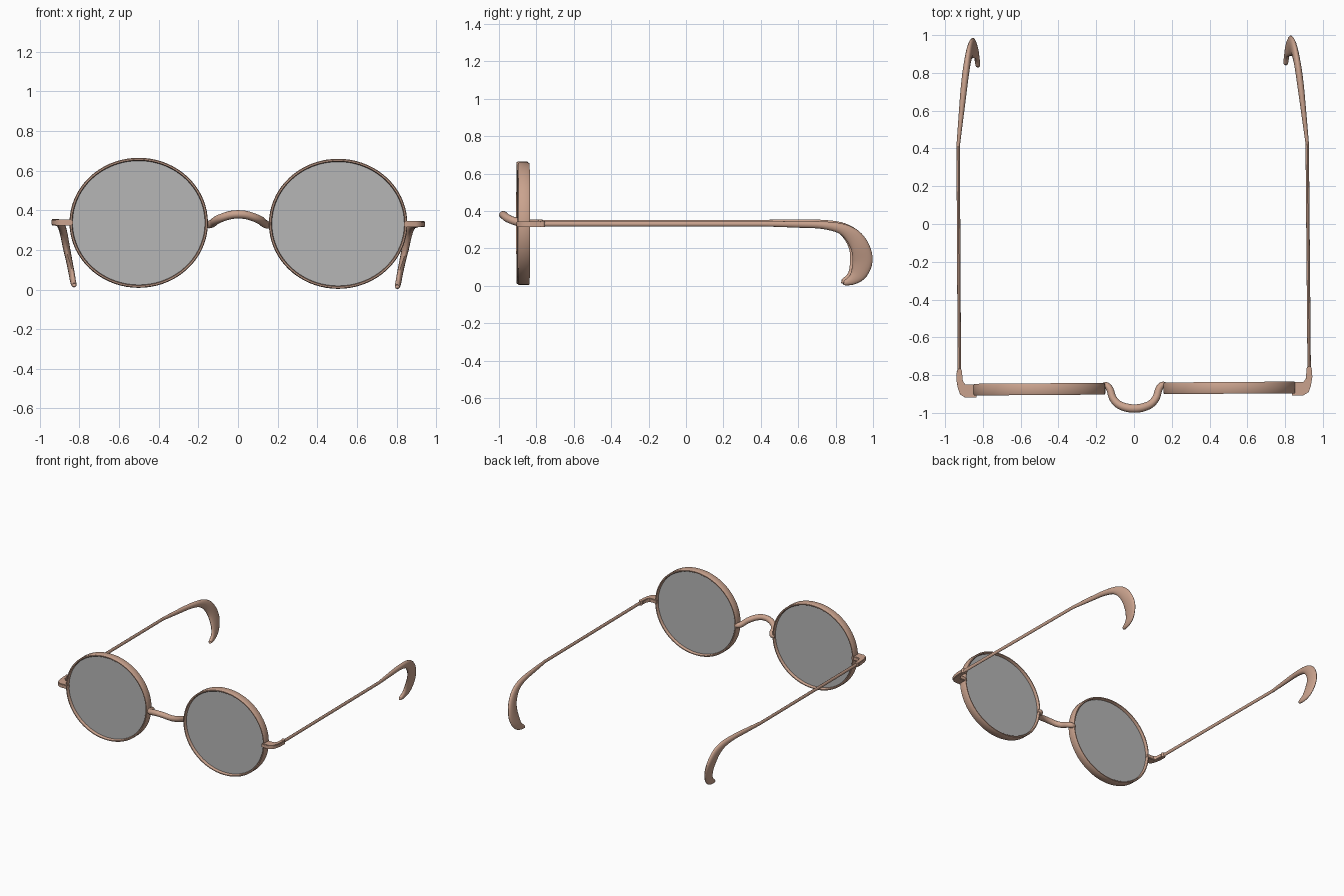
import bpy, bmesh, math
from mathutils import Vector, Matrix

cube = bpy.data.objects.get("Cube")
if cube:
    bpy.data.objects.remove(cube)


def material(name, rgb):
    m = bpy.data.materials.new(name)
    m.use_nodes = True
    m.diffuse_color = (*rgb, 1)
    m.node_tree.nodes["Principled BSDF"].inputs["Base Color"].default_value = (*rgb, 1)
    return m


COPPER = material("copper metal", (0.59, 0.365, 0.27))
TINT = material("grey lens", (0.47, 0.47, 0.47))

# The frame rests very slightly askew
PIVOT = Matrix.Translation((0, 0, 0.335))
TILT = (Matrix.Translation((-0.004, 0, 0)) @ PIVOT @ Matrix.Rotation(0.007, 4, 'Z')
        @ Matrix.Rotation(0.005, 4, 'Y') @ PIVOT.inverted())


def finish(bm, name, mat, angle=40):
    bmesh.ops.recalc_face_normals(bm, faces=bm.faces)
    bm.transform(TILT)
    me = bpy.data.meshes.new(name)
    bm.to_mesh(me)
    bm.free()
    me.materials.append(mat)
    ob = bpy.data.objects.new(name, me)
    bpy.context.collection.objects.link(ob)
    bpy.ops.object.select_all(action='DESELECT')
    ob.select_set(True)
    bpy.context.view_layer.objects.active = ob
    bpy.ops.object.shade_smooth_by_angle(angle=math.radians(angle))


def bridge_rings(bm, rings, closed=False):
    count = len(rings) if closed else len(rings) - 1
    for i in range(count):
        a, b = rings[i], rings[(i + 1) % len(rings)]
        n = len(a)
        for j in range(n):
            k = (j + 1) % n
            bm.faces.new((a[j], a[k], b[k], b[j]))


def smooth_rows(rows, steps=4):
    """Catmull-Rom interpolation of rows of numbers."""
    rows = [Vector(r) for r in rows]
    pts = [rows[0]] + rows + [rows[-1]]
    out = []
    for i in range(1, len(pts) - 2):
        a, b, c, d = pts[i - 1:i + 3]
        for s in range(steps):
            t = s / steps
            out.append(b + 0.5 * t * ((c - a) + t * ((2 * a - 5 * b + 4 * c - d)
                       + t * (3 * (b - c) + d - a))))
    return out + [rows[-1]]


def sweep(name, rows, side_axis, sides=12):
    """Sweep ellipses along rows of x, y, z, half width along side_axis, half height."""
    bm = bmesh.new()
    centres = [Vector(r[:3]) for r in rows]
    rings = []
    for i, c in enumerate(centres):
        tangent = (centres[min(i + 1, len(rows) - 1)] - centres[max(i - 1, 0)]).normalized()
        side = Vector(side_axis)
        side = (side - tangent * side.dot(tangent)).normalized()
        up = tangent.cross(side)
        ring = []
        for j in range(sides):
            a = math.tau * j / sides
            ring.append(bm.verts.new(c + side * rows[i][3] * math.cos(a)
                                     + up * rows[i][4] * math.sin(a)))
        rings.append(ring)
    bridge_rings(bm, rings)
    bm.faces.new(rings[0])
    bm.faces.new(rings[-1])
    finish(bm, name, COPPER, 60)


def oval_ring(bm, cx, inset, y, n=72):
    return [bm.verts.new((cx + (0.349 - inset) * math.cos(math.tau * i / n), y,
                          0.334 + (0.328 - inset) * math.sin(math.tau * i / n)))
            for i in range(n)]


# Rim section: inset from the outer edge, y
RIM = [(0.015, -0.897), (0.011, -0.902), (0.004, -0.902), (0, -0.895),
       (0, -0.847), (0.004, -0.84), (0.011, -0.84), (0.015, -0.845)]

# Corner piece outline seen from above, for the left side
CORNER = [(0.835, -0.913), (0.895, -0.913), (0.922, -0.897), (0.934, -0.865), (0.942, -0.82),
          (0.942, -0.78), (0.912, -0.78), (0.908, -0.825), (0.895, -0.843), (0.835, -0.843)]

# Earpiece centreline and half sizes
EAR = [(0.924, 0.42, 0.335, 0.009, 0.013), (0.905, 0.6, 0.333, 0.014, 0.018),
       (0.892, 0.72, 0.329, 0.017, 0.02), (0.879, 0.82, 0.311, 0.018, 0.028),
       (0.867, 0.885, 0.27, 0.018, 0.042), (0.855, 0.925, 0.21, 0.018, 0.05),
       (0.84, 0.938, 0.14, 0.016, 0.054), (0.827, 0.92, 0.075, 0.015, 0.045),
       (0.82, 0.885, 0.037, 0.014, 0.028), (0.815, 0.845, 0.02, 0.012, 0.014),
       (0.814, 0.837, 0.019, 0.006, 0.008)]

for side, label in ((1, "left"), (-1, "right")):
    # Round rim
    bm = bmesh.new()
    bridge_rings(bm, [oval_ring(bm, 0.503 * side, i, y) for i, y in RIM], closed=True)
    finish(bm, label + "_rim", COPPER)

    # Thin tinted lens
    bm = bmesh.new()
    discs = [oval_ring(bm, 0.503 * side, 0.012, y) for y in (-0.88, -0.862)]
    bridge_rings(bm, discs)
    for d in discs:
        bm.faces.new(d)
    finish(bm, label + "_lens", TINT)

    # Corner piece joining rim and arm
    bm = bmesh.new()
    base = bm.faces.new([bm.verts.new((x * side, y, 0.319)) for x, y in CORNER])
    top = bmesh.ops.extrude_face_region(bm, geom=[base])
    bmesh.ops.translate(bm, vec=(0, 0, 0.03),
                        verts=[v for v in top["geom"] if isinstance(v, bmesh.types.BMVert)])
    edges = [e for e in bm.edges if abs(e.verts[0].co.z - e.verts[1].co.z) < 0.001]
    bmesh.ops.bevel(bm, geom=edges, offset=0.004, segments=2, affect='EDGES')
    finish(bm, label + "_corner_piece", COPPER)

    # Hinge pin
    bm = bmesh.new()
    bmesh.ops.create_cone(bm, cap_ends=True, segments=16, radius1=0.014, radius2=0.014,
                          depth=0.032, matrix=Matrix.Translation((0.926 * side, -0.774, 0.335)))
    finish(bm, label + "_hinge", COPPER)

    # Slim straight arm
    arm = [(0.926 * side, -0.78, 0.335, 0.009, 0.013), (0.924 * side, 0.43, 0.335, 0.009, 0.013)]
    sweep(label + "_arm", arm, (1, 0, 0), 8)

    # Flattened hooked earpiece
    rows = [(r[0] * side, *r[1:]) for r in EAR]
    sweep(label + "_earpiece", smooth_rows(rows), (1, 0, 0), 16)

# Nose bridge arching forward and up
half = [(0.17, -0.856, 0.328, 0.016, 0.014), (0.148, -0.853, 0.327, 0.019, 0.017),
        (0.129, -0.876, 0.335, 0.021, 0.019), (0.115, -0.92, 0.347, 0.021, 0.02),
        (0.086, -0.954, 0.361, 0.021, 0.021), (0.042, -0.972, 0.375, 0.021, 0.022)]
bridge = half + [(0, -0.977, 0.379, 0.021, 0.022)] + [(-r[0], *r[1:]) for r in reversed(half)]
sweep("nose_bridge", smooth_rows(bridge), (0, 0, 1), 16)
